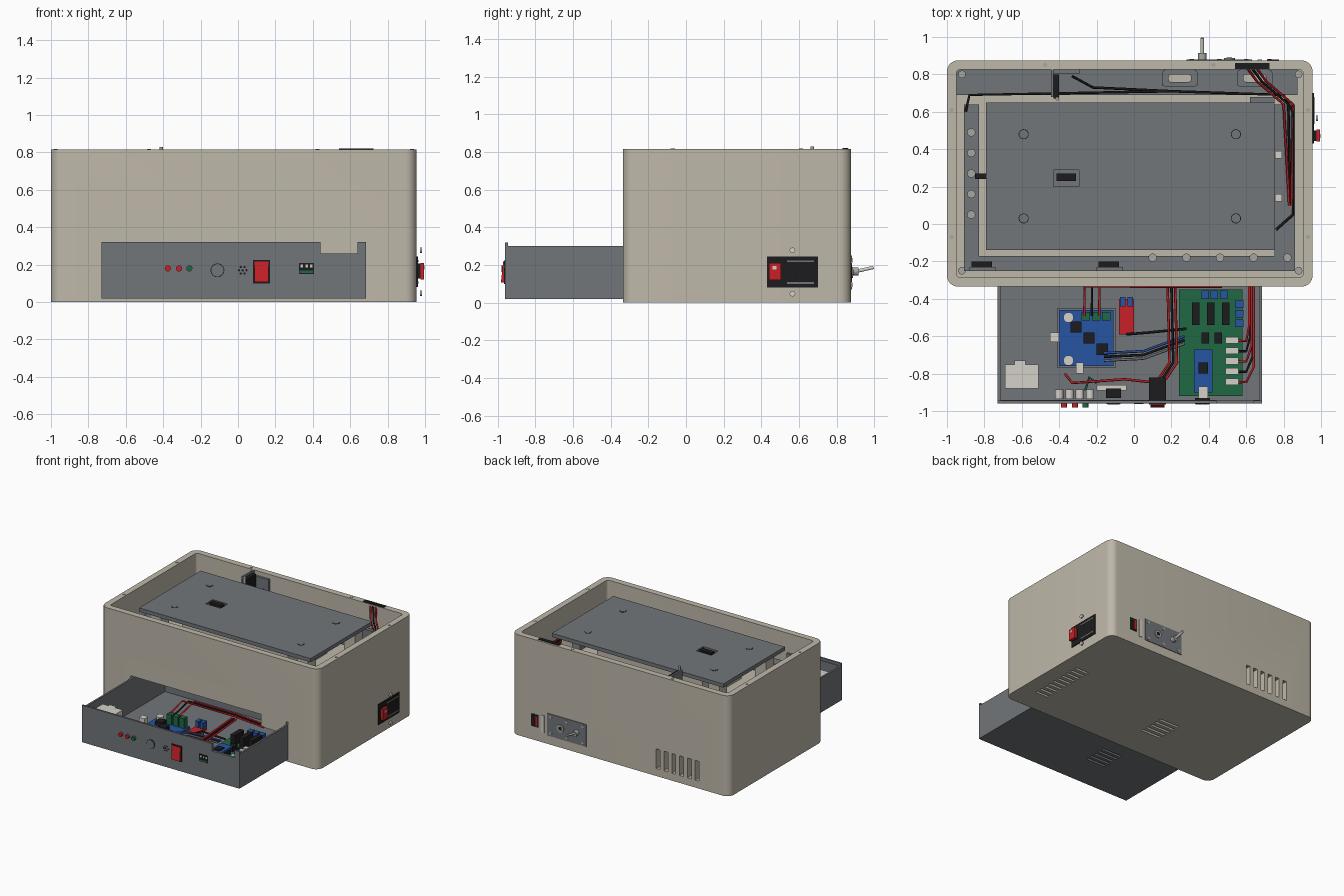
import bpy, bmesh, math
from mathutils import Vector, Matrix

default_cube = bpy.data.objects.get("Cube")
if default_cube:
    bpy.data.objects.remove(default_cube, do_unlink=True)


def material(name, *rgb):
    mat = bpy.data.materials.new(name)
    mat.use_nodes = True
    mat.diffuse_color = (*rgb, 1)
    mat.node_tree.nodes["Principled BSDF"].inputs["Base Color"].default_value = (*rgb, 1)
    return mat


CREAM = material("cream", .52, .48, .4)
GREY = material("slate grey", .165, .18, .195)
BLACK = material("black", .012, .012, .013)
RED = material("red", .58, .015, .02)
BLUE = material("board blue", .02, .09, .36)
GREEN = material("board green", .015, .14, .06)
PALE = material("pale plastic", .66, .64, .58)
METAL = material("metal", .38, .38, .36)

# Shared planes: case walls, deck and lid levels, drawer walls and board level
WEST, EAST, FRONT, BACK, TOP, WALL = -1, .955, -.335, .875, .815, .05
IN_WEST, IN_EAST, IN_FRONT, IN_BACK = WEST + WALL, EAST - WALL, FRONT + WALL, BACK - WALL
DECK, RAIL, LID = .5, .6, .78
TRAY_WEST, TRAY_EAST, TRAY_FRONT, TRAY_TOP, SHEET = -.73, .685, -.96, .32, .015
FLOOR, BOARD = .035, .12


def finish(name, bm, mat):
    mesh = bpy.data.meshes.new(name)
    bmesh.ops.recalc_face_normals(bm, faces=bm.faces)
    bm.to_mesh(mesh)
    bm.free()
    mesh.materials.append(mat)
    ob = bpy.data.objects.new(name, mesh)
    bpy.context.collection.objects.link(ob)
    return ob


def steps(count, *step):
    """Offsets of evenly spaced copies."""
    return [Vector(step) * i for i in range(count)]


def grid(across, along):
    """Offsets of four copies at the corners of a rectangle."""
    return [Vector((dx, dy, 0)) for dx in (0, across) for dy in (0, along)]


def box(name, mat, x, y, z, copies=steps(1, 0, 0, 0)):
    """Block filling the spans x, y and z, with offset copies."""
    low, high = Vector((x[0], y[0], z[0])), Vector((x[1], y[1], z[1]))
    bm = bmesh.new()
    for offset in copies:
        place = Matrix.Translation((low + high) / 2 + offset)
        bmesh.ops.create_cube(bm, size=1, matrix=place @ Matrix.Diagonal((*(high - low), 1)))
    return finish(name, bm, mat)


def rod(name, mat, axis, at, radius, length, copies=steps(1, 0, 0, 0)):
    """Cylinder centred on a point along an axis, with offset copies."""
    turn = Vector((0, 0, 1)).rotation_difference(Vector([axis == a for a in "xyz"])).to_matrix().to_4x4()
    bm = bmesh.new()
    for offset in copies:
        bmesh.ops.create_cone(bm, cap_ends=True, segments=24, radius1=radius, radius2=radius, depth=length,
                              matrix=Matrix.Translation(Vector(at) + offset) @ turn)
    return finish(name, bm, mat)


def rounded(name, mat, x, y, z, radius):
    """Block with rounded upright corners."""
    ob = box(name, mat, x, y, z)
    bm = bmesh.new()
    bm.from_mesh(ob.data)
    upright = [e for e in bm.edges if abs(e.verts[0].co.z - e.verts[1].co.z) > .001]
    bmesh.ops.bevel(bm, geom=upright, offset=radius, segments=8, profile=.5, affect="EDGES")
    bm.to_mesh(ob.data)
    bm.free()
    return ob


def cut(ob, cutter):
    mod = ob.modifiers.new("cut", "BOOLEAN")
    mod.operation, mod.solver, mod.object = "DIFFERENCE", "EXACT", cutter
    bpy.ops.object.select_all(action="DESELECT")
    bpy.context.view_layer.objects.active = ob
    ob.select_set(True)
    bpy.ops.object.modifier_apply(modifier=mod.name)
    bpy.data.objects.remove(cutter, do_unlink=True)


def wire(name, mat, *points, radius=.007):
    curve = bpy.data.curves.new(name, "CURVE")
    curve.dimensions, curve.bevel_depth, curve.bevel_resolution = "3D", radius, 1
    spline = curve.splines.new("POLY")
    spline.points.add(len(points) - 1)
    for point, place in zip(spline.points, points):
        point.co = (*place, 1)
    curve.materials.append(mat)
    bpy.context.collection.objects.link(bpy.data.objects.new(name, curve))


# Hollow case with drawer opening, back vents and floor vents
case = rounded("case", CREAM, (WEST, EAST), (FRONT, BACK), (0, TOP), radius=.06)
cut(case, rounded("cavity", CREAM, (IN_WEST, IN_EAST), (IN_FRONT, IN_BACK), (.018, 1), radius=.02))
cut(case, box("opening", CREAM, (TRAY_WEST, TRAY_EAST), (FRONT - WALL, IN_FRONT + WALL), (.019, TRAY_TOP)))
cut(case, box("back_vents", CREAM, (TRAY_WEST, TRAY_WEST + .035), (.8, .9), (.06, .22), steps(6, .07, 0, 0)))
cut(case, box("side_floor_vents", CREAM, (.71, .83), (-.14, -.12), (-.1, .1), steps(10, 0, .05, 0)))
cut(case, box("mid_floor_vents", CREAM, (-.31, -.13), (-.07, -.05), (-.1, .1), steps(5, 0, .05, 0)))
bpy.ops.object.shade_smooth_by_angle(angle=math.radians(30))
rod("rim_screws", METAL, "z", (WEST + WALL / 2, -.07, TOP), .011, .006, grid(EAST - WEST - WALL, .68))
rod("back_rim_screws", METAL, "z", (-.475, BACK - WALL / 2, TOP), .011, .006, steps(2, .9, 0, 0))

# Deck, frame rails and supports below the lid
box("deck", CREAM, (IN_WEST, IN_EAST), (IN_FRONT, IN_BACK), (DECK - .02, DECK))
box("right_rail", GREY, (-.91, -.83), (-.25, .64), (DECK, RAIL))
box("left_rail", GREY, (.75, .86), (-.17, .64), (DECK, RAIL))
box("front_rail", GREY, (-.83, .86), (-.25, -.17), (DECK, RAIL))
box("back_shelf", GREY, (IN_WEST, IN_EAST - .03), (.69, IN_BACK), (DECK, .56))
box("lid_legs", CREAM, (-.72, -.62), (-.1, 0), (DECK, LID - .03), grid(1.32, .6))
box("lid_core", CREAM, (-.5, .45), (0, .5), (DECK, .72))
box("rail_pads", PALE, (.755, .79), (.12, .16), (RAIL, RAIL + .04), steps(2, 0, .23, 0))
rod("rail_bolts", METAL, "z", (-.87, .05, RAIL), .022, .03, steps(5, 0, .11, 0))
rod("front_rail_bolts", METAL, "z", (.1, -.18, RAIL), .022, .03, steps(5, .18, 0, 0))
rod("corner_screws", METAL, "z", (-.92, -.25, .57), .02, .02, grid(1.8, 1.05))

# Lid plate with bolts and a recessed connector
lid = box("lid", GREY, (-.79, .75), (-.14, .65), (LID - .03, LID))
cut(lid, box("recess", GREY, (-.43, -.295), (.2, .29), (LID - .015, 1)))
box("lid_connector", BLACK, (-.415, -.31), (.23, .27), (LID - .02, LID + .003))
rod("bolt_rings", BLACK, "z", (-.59, .03, LID), .027, .002, grid(1.135, .45))
rod("lid_bolts", GREY, "z", (-.59, .03, LID), .023, .006, grid(1.135, .45))

# Cable handles, connectors and brackets around the lid
for x in (.15, .55):
    handle = rounded("cable_handle", GREY, (x, x + .19), (.735, IN_BACK), (.575, .62), radius=.02)
    cut(handle, rounded("hand_hole", GREY, (x + .035, x + .155), (.76, .8), (DECK, LID), radius=.015))
    box("handle_backing", CREAM, (x, x + .19), (.74, .81), (.55, .575))
box("rim_connector", BLACK, (.54, .725), (.83, .86), (TOP - .01, TOP + .005))
box("tall_connector", BLACK, (-.43, -.4), (.67, .8), (RAIL, LID + .02))
box("tall_bracket", GREY, (-.445, -.43), (.68, IN_BACK), (DECK, TOP))
box("tall_bracket_wing", GREY, (-.445, -.29), (.805, IN_BACK), (DECK, LID))
rod("locator_pin", METAL, "z", (-.41, .67, LID), .01, .1)
box("rail_connectors", BLACK, (-.87, -.76), (-.23, -.2), (RAIL, RAIL + .04), steps(2, .68, 0, 0))
box("rail_brackets", GREY, (-.88, -.74), (-.25, -.23), (RAIL, RAIL + .08), steps(2, .68, 0, 0))
box("end_connector", BLACK, (-.85, -.79), (.24, .27), (RAIL, RAIL + .04))
box("corner_bracket", GREY, (.62, .75), (.65, .68), (RAIL, RAIL + .1))
CABLE = RAIL + .02
wire("deck_cable", BLACK, (-.9, RAIL, CABLE), (-.88, .69, CABLE), (.2, .71, CABLE), (.8, .69, CABLE),
     (.85, RAIL, CABLE), (.85, .05, CABLE), (.76, -.03, CABLE))
wire("loop_cable", BLACK, (-.33, .79, .7), (-.22, .73, CABLE), (.2, .71, CABLE))
for shift, mat in zip((0, .025, WALL), (RED, BLACK, RED)):
    wire("riser_cable", mat, (RAIL + shift, .84, TOP), (.66 + shift, .76, .72), (.8 + shift, .64, CABLE),
         (.83 + shift / 4, .1, CABLE))

# Drawer tray with slotted floor and a notched front panel
tray = box("drawer_tray", GREY, (TRAY_WEST, TRAY_EAST), (TRAY_FRONT + .01, .1), (.02, TRAY_TOP - .02))
cut(tray, box("tray_cavity", GREY, (TRAY_WEST + SHEET, TRAY_EAST - SHEET), (TRAY_FRONT + .02, .085), (FLOOR, 1)))
cut(tray, box("tray_slots", GREY, (-.29, -.11), (-.68, -.66), (0, .1), steps(5, 0, .045, 0)))
panel = box("drawer_front", GREY, (TRAY_WEST, TRAY_EAST), (TRAY_FRONT, TRAY_FRONT + SHEET), (.02, TRAY_TOP))
for part in (tray, panel):
    cut(part, box("notch", GREY, (.44, .64), (-1, -.9), (.26, 1)))
box("opening_filler", CREAM, (.44, .665), (FRONT, FRONT + SHEET), (.22, TRAY_TOP))
box("drawer_block", PALE, (-.69, -.51), (-.88, -.75), (FLOOR, .26))
box("drawer_block_tab", PALE, (-.64, -.58), (-.75, -.73), (FLOOR, .26))

# Controls on the drawer front
rod("red_lamps", RED, "y", (-.375, TRAY_FRONT, .18), .016, .04, steps(2, .06, 0, 0))
rod("green_lamp", GREEN, "y", (-.26, TRAY_FRONT, .18), .016, .04)
rod("lamp_holders", PALE, "y", (-.4, TRAY_FRONT + WALL, .18), .022, WALL, steps(4, .055, 0, 0))
rod("button_ring", BLACK, "y", (-.11, TRAY_FRONT, .17), .037, .004)
rod("button", GREY, "y", (-.11, TRAY_FRONT, .17), .033, .012)
ring = [Matrix.Rotation(math.radians(turn), 3, "Y") @ Vector((.02, 0, 0)) for turn in range(0, 360, 60)]
rod("speaker_holes", BLACK, "y", (.025, TRAY_FRONT, .17), .006, .004, ring + steps(1, 0, 0, 0))
box("power_bezel", BLACK, (.08, .17), (TRAY_FRONT - .005, -.82), (.1, .225))
rocker = box("power_rocker", RED, (.087, .163), (TRAY_FRONT - .022, TRAY_FRONT), (.108, .218))
for vert in rocker.data.vertices:
    if vert.co.y < TRAY_FRONT - .01 and vert.co.z > .2:
        vert.co.y += .012
box("front_port", BLACK, (.325, .405), (TRAY_FRONT - .003, -.93), (.15, .21))
box("front_port_pins", PALE, (.335, .348), (TRAY_FRONT - .006, TRAY_FRONT), (.185, .2), steps(3, .025, 0, 0))
box("front_port_board", GREEN, (.33, .4), (TRAY_FRONT - .006, TRAY_FRONT), (.155, .168))

# Blue power board
box("power_base", GREY, (-.41, -.1), (-.77, -.45), (FLOOR, .1))
box("power_board", BLUE, (-.4, -.11), (-.76, -.46), (.1, BOARD))
box("power_terminals", GREEN, (-.28, -.235), (-.515, -.47), (BOARD, .2), steps(3, .055, 0, 0))
box("power_chips", BLACK, (-.34, -.28), (-.58, -.52), (BOARD, .15), steps(3, .07, -.06, 0))
rod("power_capacitors", PALE, "z", (-.35, -.5, BOARD), .028, .08, steps(2, 0, -.23, 0))
box("power_side_plug", PALE, (-.45, -.4), (-.63, -.58), (BOARD, .17))
box("power_front_plug", PALE, (-.31, -.27), (-.8, -.74), (BOARD, .17))

# Red converter board
box("converter_base", GREY, (-.07, -.01), (-.58, -.42), (FLOOR, .1))
box("converter_board", RED, (-.08, 0), (-.59, -.4), (.1, BOARD))
box("converter_terminals", BLUE, (-.075, -.045), (-.44, -.39), (BOARD, .17), steps(2, .04, 0, 0))

# Green main board with plug-in controller
box("main_stands", GREY, (.26, .3), (-.88, -.84), (FLOOR, .1), grid(.24, .45))
box("main_board", GREEN, (.24, .58), (-.92, -.35), (.1, BOARD))
box("main_back_terminals", BLUE, (.36, .4), (-.4, -.355), (BOARD, .19), steps(3, WALL, 0, 0))
box("main_side_terminals", BLUE, (.54, .585), (-.55, -.51), (BOARD, .19), steps(3, 0, WALL, 0))
box("main_relays", BLACK, (.31, .35), (-.54, -.42), (BOARD, .2), steps(3, .08, 0, 0))
box("main_chips", BLACK, (.36, .4), (-.64, -.58), (BOARD, .16), steps(2, .07, 0, 0))
box("main_plugs", PALE, (.49, .56), (-.86, -.825), (BOARD, .18), steps(5, 0, .055, 0))
box("controller_socket", BLACK, (.33, .41), (-.89, -.68), (BOARD, .17))
box("controller_board", BLUE, (.32, .42), (-.9, -.67), (.17, .185))
box("controller_chip", BLACK, (.345, .395), (-.8, -.74), (.18, .195))
box("controller_port", PALE, (.345, .395), (-.93, -.87), (.17, .21))
box("speaker_mount", PALE, (-.2, -.04), (-.89, -.86), (BOARD, .2))
box("button_body", BLACK, (-.15, -.07), (-.93, -.88), (BOARD, .21))

# Wiring loom
for i, mat in enumerate((RED, BLACK, RED)):
    gap = i * .02
    x, y = -.265 + 2 * gap, FRONT + gap
    wire("feed_wire", mat, (x, -.49, .2), (x, y, .24), (.2, y, .24), (.47, y, .22))
    wire("loom_wire", mat, (.18 + gap, FRONT, .22), (.19 + gap, -.74, .2), (.13 + gap, -.83, .2))
    wire("signal_wire", (BLUE, BLACK, GREY)[i], (-.16, -.69 - gap, .15), (WALL, -.68 - gap, .2), (.27, -.6 - gap, .16))
for i in range(5):
    y = -.845 + i * .055
    wire("output_wire", BLACK if i % 2 else RED, (.55, y, .16), (RAIL, y, .19), (.64 - i * .006, y + .08, .2),
         (.64 - i * .006, FRONT, .2))
wire("lamp_wire", RED, (-.37, -.8, .18), (-.33, -.85, .18), (-WALL, -.83, .2), (.13, -.85, .2))
wire("lamp_return", GREEN, (-.26, -.89, .18), (-.24, -.82, .18), (-.2, -.85, .18))
wire("converter_wire", BLACK, (-.04, -.59, BOARD), (.08, -.58, .18), (.28, -.56, .16))

# Mains inlet on the left wall
box("inlet_plate", BLACK, (EAST - .02, EAST + .007), (.43, .7), (.08, .245))
box("inlet_socket_lips", GREY, (EAST, EAST + .009), (.535, .68), (.1, .11), steps(2, 0, 0, .115))
box("inlet_switch_body", BLACK, (EAST, EAST + .02), (.445, .5), (.125, .205))
box("inlet_switch", RED, (EAST + .02, EAST + .04), (.44, .505), (BOARD, .21))
box("inlet_switch_mark", PALE, (EAST + .04, EAST + .042), (.46, .48), (.175, .195))
rod("inlet_screws", PALE, "x", (EAST + .023, .565, .048), .015, .012, steps(2, 0, 0, .23))

# Ports and toggle switch on the back wall
box("back_plate", GREY, (.28, .63), (BACK - .01, BACK + .005), (.07, .25))
for z in (.095, .225):
    rod("plate_screws", METAL, "y", (.31, BACK, z), .012, .016, steps(3, .145, 0, 0))
box("back_slot", PALE, (.66, .685), (BACK - .01, BACK + .005), (.08, .22))
box("network_port", BLACK, (.71, .775), (BACK - .01, BACK + .004), (.11, .21))
box("network_port_trim", RED, (.715, .735), (BACK - .01, BACK + .006), (BOARD, .2))
rod("jack", METAL, "y", (.51, BACK, .16), .03, .025)
rod("jack_hole", BLACK, "y", (.51, BACK, .16), .015, .028)
rod("toggle_collar", METAL, "y", (.365, BACK, .165), .022, .08)
wire("toggle_lever", PALE, (.365, BACK, .16), (.365, .995, .187), radius=.01)
